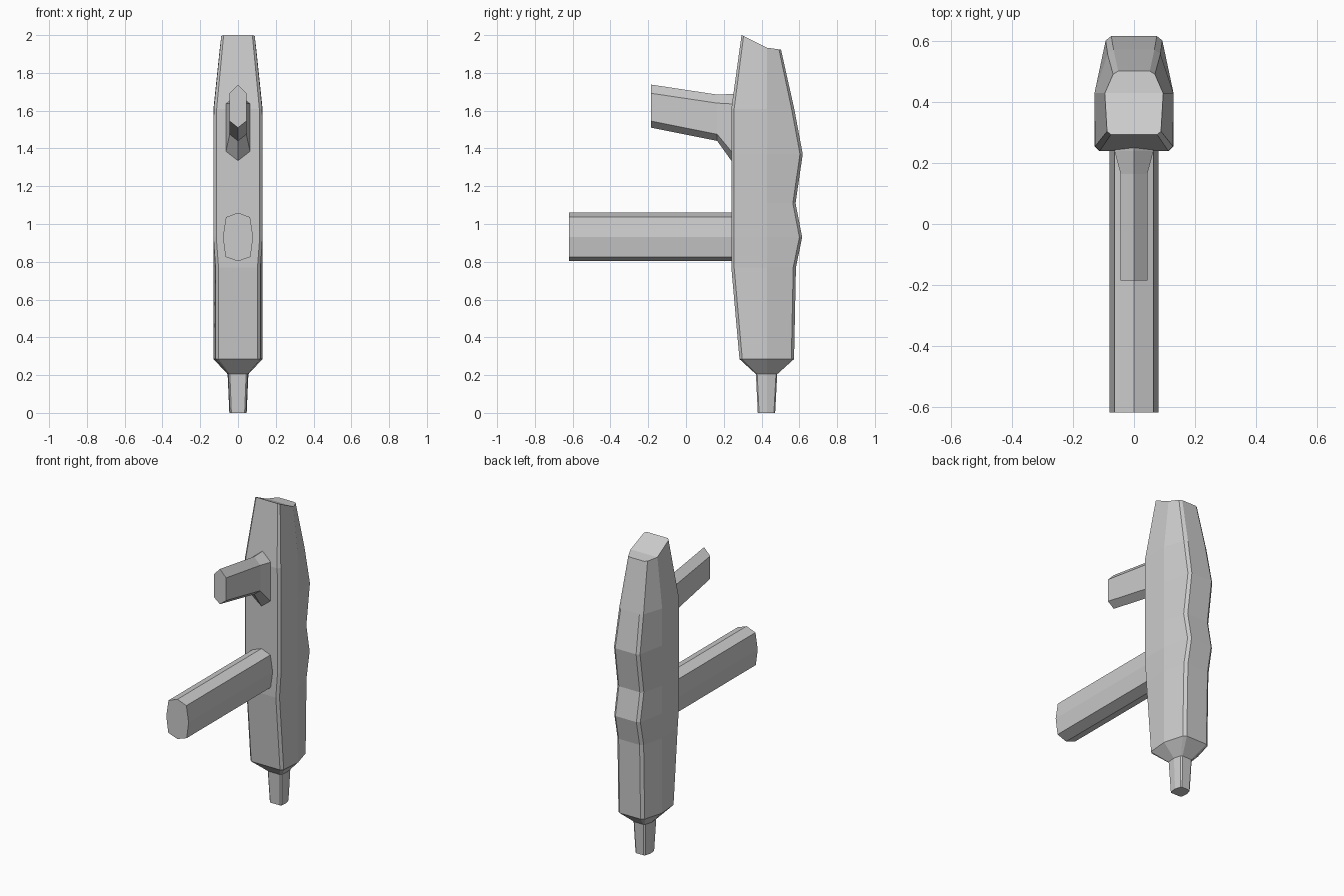
import bpy
import bmesh
from mathutils import Vector

if "Cube" in bpy.data.objects:
    bpy.data.objects.remove(bpy.data.objects["Cube"])


def loft(name, rings, caps):
    """Skin equal-length rings; caps lists index groups closing both ends."""
    bm = bmesh.new()
    vs = [[bm.verts.new(p) for p in r] for r in rings]
    n = len(vs[0])
    for a, b in zip(vs, vs[1:]):
        for i in range(n):
            j = (i + 1) % n
            bm.faces.new((a[i], a[j], b[j], b[i]))
    for ring in (vs[0], vs[-1]):
        for group in caps:
            bm.faces.new([ring[i] for i in group])
    bmesh.ops.recalc_face_normals(bm, faces=bm.faces)
    me = bpy.data.meshes.new(name)
    bm.to_mesh(me)
    bm.free()
    ob = bpy.data.objects.new(name, me)
    bpy.context.collection.objects.link(ob)
    return ob


def body_ring(front, back, wf, wm, wb, zf, zm, zb, c):
    """Six-sided section whose front and back corners are chamfered by c."""
    mid = 0.43
    p = [Vector(v) for v in ((wm, mid, zm), (wb, back, zb), (-wb, back, zb),
                             (-wm, mid, zm), (-wf, front, zf), (wf, front, zf))]
    out = []
    for i, v in enumerate(p):
        if i in (0, 3):
            out.append(v)
        else:
            for q in (p[i - 1], p[(i + 1) % 6]):
                out.append(v + (q - v).normalized() * c)
    return out


# main body with tapered tip: z, front y, back y, front/mid/back half widths
levels = [
    (0.00, 0.38, 0.472, 0.042, 0.046, 0.034),
    (0.205, 0.37, 0.483, 0.05, 0.055, 0.04),
    (0.285, 0.283, 0.572, 0.118, 0.13, 0.09),
    (0.77, 0.24, 0.582, 0.118, 0.13, 0.09),
    (0.93, 0.24, 0.615, 0.13, 0.13, 0.09),
    (1.11, 0.24, 0.58, 0.13, 0.13, 0.09),
    (1.37, 0.24, 0.618, 0.13, 0.13, 0.09),
    (1.61, 0.24, 0.573, 0.128, 0.13, 0.082),
]
rings = [body_ring(f, b, wf, wm, wb, z, z, z, 0.007 if z < 0.25 else 0.015)
         for z, f, b, wf, wm, wb in levels]
# notched slanted top
rings.append(body_ring(0.294, 0.503, 0.088, 0.096, 0.064, 2.0, 1.933, 1.923, 0.012))
loft("body", rings, [range(0, 6), (5, 6, 7, 8, 9, 0)])

# lower handle: eight-sided bar
section = [(0, 1.06), (0.064, 1.036), (0.08, 0.93), (0.066, 0.826),
           (0, 0.803), (-0.066, 0.826), (-0.08, 0.93), (-0.064, 1.036)]
loft("lower_handle", [[(x, y, z) for x, z in section] for y in (-0.62, 0.26)],
     [range(8)])

# upper handle: six-sided, flared at the body
stations = [  # y, half width, top, upper side, lower side, bottom
    (-0.185, 0.044, 1.738, 1.692, 1.545, 1.51),
    (0.165, 0.044, 1.685, 1.64, 1.475, 1.44),
    (0.24, 0.064, 1.688, 1.636, 1.385, 1.335),
    (0.26, 0.064, 1.688, 1.636, 1.375, 1.325),
]
loft("upper_handle",
     [[(0, y, t), (w, y, u), (w, y, l), (0, y, b), (-w, y, l), (-w, y, u)]
      for y, w, t, u, l, b in stations], [range(6)])
